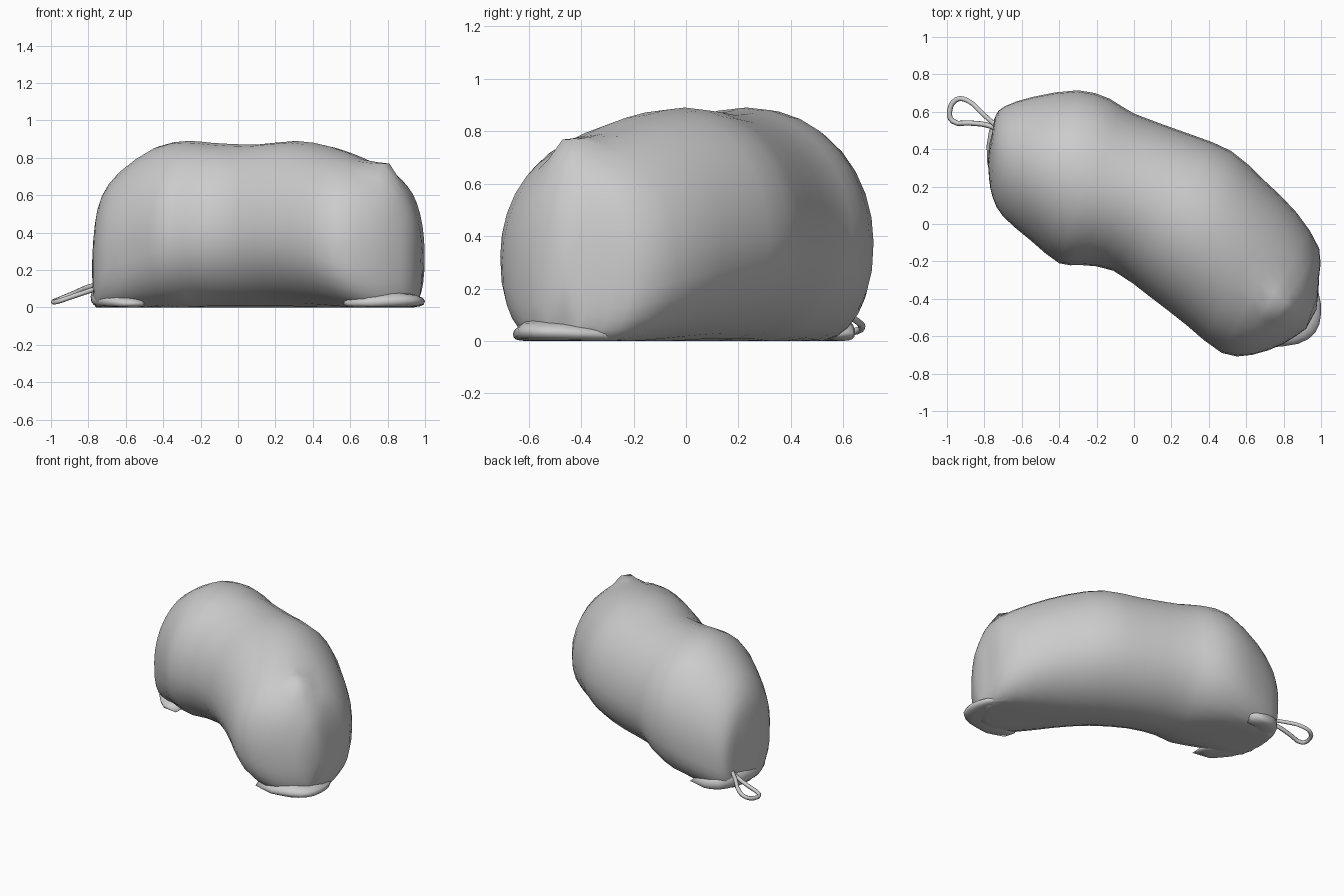
import bpy, bmesh, math
from mathutils import Vector

if "Cube" in bpy.data.objects:
    bpy.data.objects.remove(bpy.data.objects["Cube"])


def finish(bm, name):
    bmesh.ops.recalc_face_normals(bm, faces=bm.faces)
    mesh = bpy.data.meshes.new(name)
    bm.to_mesh(mesh)
    bm.free()
    for p in mesh.polygons:
        p.use_smooth = True
    ob = bpy.data.objects.new(name, mesh)
    bpy.context.collection.objects.link(ob)
    return ob


def power(v, e):
    return math.copysign(abs(v) ** e, v)


def refine(st):
    """Insert a smooth midpoint between neighbouring stations."""
    out = []
    for i in range(len(st) - 1):
        p0, p1, p2, p3 = st[max(i - 1, 0)], st[i], st[i + 1], st[min(i + 2, len(st) - 1)]
        out.append(p1)
        out.append(tuple((9 * (b + c) - a - d) / 16 for a, b, c, d in zip(p0, p1, p2, p3)))
    return out + [st[-1]]


def loft(name, stations, poles, sides=32, wobble=None):
    """Sections from two plan points, a top height, a base height and a lower squareness."""
    bm = bmesh.new()
    rings = []
    for ax, ay, bx, by, top, base, square in refine(stations):
        a, b = Vector((ax, ay, 0)), Vector((bx, by, 0))
        mid, half = (a + b) / 2, (a - b) / 2
        zm = base + (top - base) * 0.45
        ring = []
        for i in range(sides):
            t = 2 * math.pi * i / sides
            c, s = math.cos(t), math.sin(t)
            e = 2 / (2.0 if s >= 0 else square)
            z = zm + power(s, e) * ((top - zm) if s >= 0 else (zm - base))
            co = mid + half * power(c, e)
            co.z = max(0.0, z)
            if wobble:
                co = wobble(co)
            ring.append(bm.verts.new(co))
        rings.append(ring)
    for r, q in zip(rings, rings[1:]):
        for i in range(sides):
            j = (i + 1) % sides
            bm.faces.new((r[i], r[j], q[j], q[i]))
    for ring, pole in zip((rings[0], rings[-1]), poles):
        tip = bm.verts.new(pole)
        for i in range(sides):
            bm.faces.new((ring[i], ring[(i + 1) % sides], tip))
    return finish(bm, name)


def corner_tuft(co):
    # small pinched peak on the upper right corner
    d2 = (co.x - 0.78) ** 2 + (co.y + 0.44) ** 2
    if co.z > 0.5:
        co.z += 0.08 * math.exp(-d2 / 0.005)
    return co


# Stuffed fabric body
loft("sack_body", [
    (-0.755, 0.50, -0.78, 0.34, 0.36, 0.08, 2.2),
    (-0.74, 0.58, -0.775, 0.24, 0.47, 0.00, 2.7),
    (-0.69, 0.63, -0.755, 0.14, 0.60, -0.03, 3.0),
    (-0.54, 0.68, -0.70, 0.04, 0.73, -0.03, 2.9),
    (-0.30, 0.715, -0.55, -0.09, 0.86, -0.02, 2.5),
    (-0.13, 0.67, -0.40, -0.21, 0.89, -0.01, 2.2),
    (0.00, 0.59, -0.28, -0.22, 0.88, 0.00, 2.0),
    (0.30, 0.48, -0.11, -0.25, 0.87, 0.00, 2.0),
    (0.52, 0.39, 0.10, -0.40, 0.89, 0.00, 2.0),
    (0.70, 0.23, 0.28, -0.54, 0.86, -0.01, 2.1),
    (0.87, 0.06, 0.47, -0.69, 0.79, -0.02, 2.4),
    (0.99, -0.13, 0.63, -0.70, 0.71, -0.03, 2.7),
    (0.99, -0.28, 0.80, -0.64, 0.62, -0.02, 2.7),
    (0.985, -0.37, 0.92, -0.56, 0.47, 0.03, 2.2),
], [(-0.775, 0.42, 0.21), (0.975, -0.46, 0.25)], wobble=corner_tuft)

# Folded seam lips at the bottom of both ends
loft("right_seam_lip", [
    (0.92, -0.24, 0.80, -0.28, 0.05, 0, 3),
    (0.985, -0.36, 0.78, -0.36, 0.06, 0, 3),
    (1.00, -0.48, 0.74, -0.42, 0.075, 0, 3),
    (0.97, -0.58, 0.70, -0.48, 0.08, 0, 3),
    (0.88, -0.64, 0.64, -0.52, 0.08, 0, 3),
    (0.73, -0.66, 0.56, -0.54, 0.06, 0, 3),
], [(0.84, -0.16, 0.02), (0.58, -0.63, 0.02)], sides=16)
loft("left_gathered_lip", [
    (-0.60, 0.645, -0.50, 0.54, 0.08, 0, 3),
    (-0.70, 0.62, -0.58, 0.52, 0.11, 0, 3),
    (-0.775, 0.50, -0.60, 0.43, 0.14, 0, 3),
    (-0.785, 0.33, -0.60, 0.32, 0.11, 0, 3),
    (-0.73, 0.14, -0.56, 0.20, 0.08, 0, 3),
    (-0.62, 0.03, -0.50, 0.12, 0.05, 0, 3),
], [(-0.48, 0.64, 0.03), (-0.50, 0.0, 0.02)], sides=16)

# Drawcord loop
curve = bpy.data.curves.new("drawcord_loop", "CURVE")
curve.dimensions = "3D"
curve.bevel_depth = 0.014
curve.bevel_resolution = 1
curve.resolution_u = 3
curve.use_fill_caps = True
path = [(-0.71, 0.50, 0.12), (-0.79, 0.53, 0.09), (-0.88, 0.54, 0.06),
        (-0.97, 0.55, 0.03), (-0.986, 0.60, 0.03), (-0.95, 0.665, 0.045),
        (-0.89, 0.66, 0.07), (-0.81, 0.59, 0.105), (-0.71, 0.50, 0.13)]
spline = curve.splines.new("BEZIER")
spline.bezier_points.add(len(path) - 1)
for bp, p in zip(spline.bezier_points, path):
    bp.co = p
    bp.handle_left_type = bp.handle_right_type = "AUTO"
cord = bpy.data.objects.new("drawcord_loop", curve)
bpy.context.collection.objects.link(cord)
